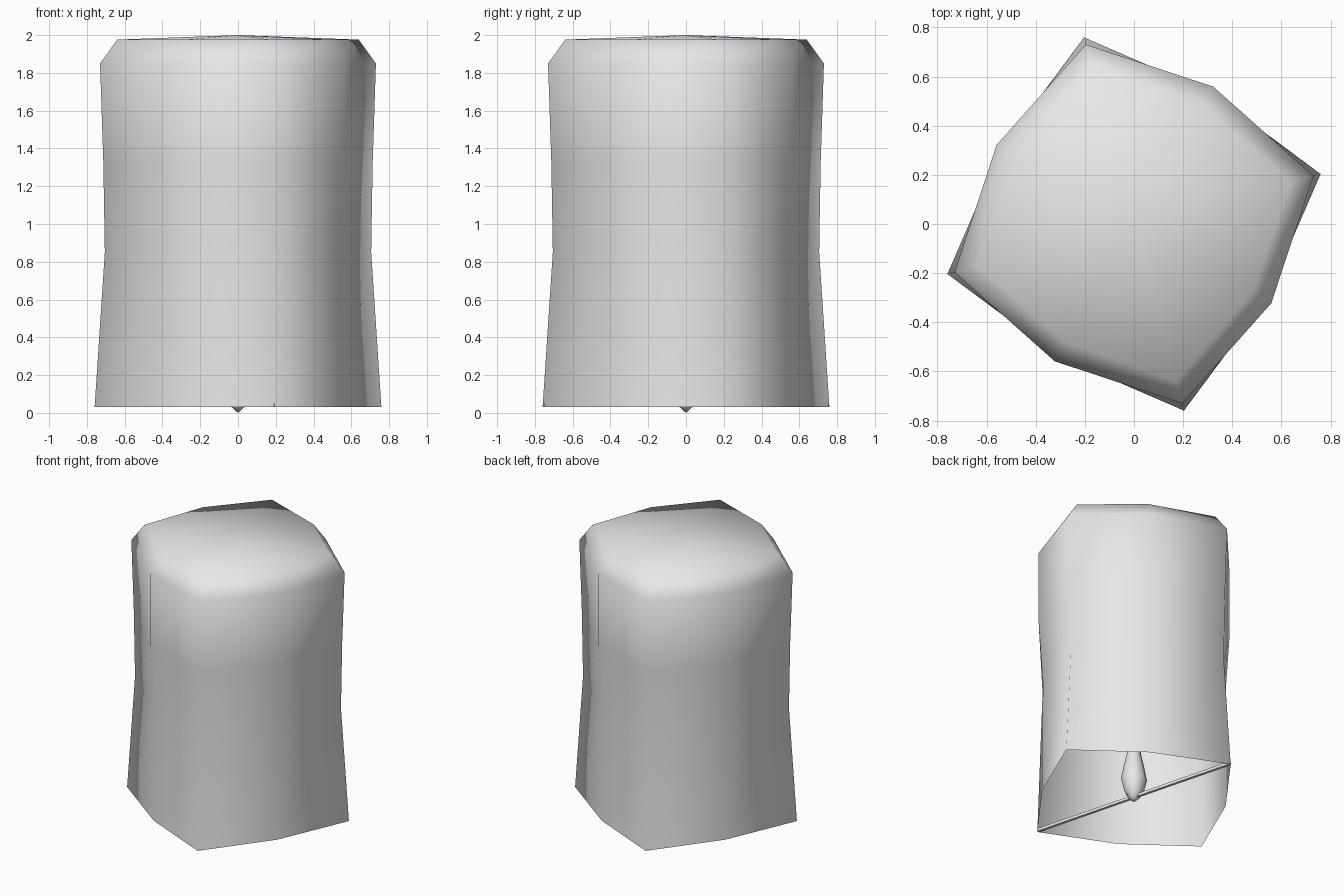
import bpy
import bmesh
import math
from mathutils import Matrix

default_cube = bpy.data.objects.get("Cube")
if default_cube:
    bpy.data.objects.remove(default_cube, do_unlink=True)

TURN = math.radians(15)

grey = bpy.data.materials.new("light_grey")
grey.use_nodes = True
grey.diffuse_color = (0.8, 0.8, 0.8, 1)
grey.node_tree.nodes["Principled BSDF"].inputs["Base Color"].default_value = (0.8, 0.8, 0.8, 1)


def finish(name, bm, smooth=True):
    bmesh.ops.recalc_face_normals(bm, faces=bm.faces)
    for f in bm.faces:
        f.smooth = smooth
    mesh = bpy.data.meshes.new(name)
    bm.to_mesh(mesh)
    bm.free()
    mesh.materials.append(grey)
    obj = bpy.data.objects.new(name, mesh)
    bpy.context.collection.objects.link(obj)
    return obj


def loft(name, rings, top, bottom=None):
    """Eight-sided loft; each ring is (z, corner radius, side radius)."""
    bm = bmesh.new()
    loops = []
    for z, corner, side in rings:
        loop = []
        for i in range(8):
            r = side if i % 2 else corner
            a = TURN + i * math.pi / 4
            loop.append(bm.verts.new((r * math.cos(a), r * math.sin(a), z)))
        loops.append(loop)
    for lo, hi in zip(loops, loops[1:]):
        for i in range(8):
            j = (i + 1) % 8
            bm.faces.new((lo[i], lo[j], hi[j], hi[i]))
    # Close the ends with shallow fans
    for z, loop in ((top, loops[-1]), (bottom, loops[0])):
        if z is not None:
            tip = bm.verts.new((0, 0, z))
            for i in range(8):
                bm.faces.new((loop[i], loop[(i + 1) % 8], tip))
    return finish(name, bm)


# Hollow bell, open underneath
loft("bell_body", [
    (0.03, 0.786, 0.62),
    (0.85, 0.73, 0.616),
    (1.32, 0.738, 0.645),
    (1.85, 0.756, 0.645),
    (1.976, 0.662, 0.555),
], top=2.0)

# Clapper hanging inside, with a thin stem
clapper = [(0.03, 0.035), (0.08, 0.065), (0.17, 0.088), (0.27, 0.07),
           (0.36, 0.05), (0.5, 0.03), (1.9, 0.03)]
loft("clapper", [(z, r, r) for z, r in clapper], top=1.98, bottom=0.0)

# Narrow strap between opposite corners of the rim
bm = bmesh.new()
bmesh.ops.create_cube(bm, size=1, matrix=Matrix.Translation((0, 0, 0.04))
                      @ Matrix.Rotation(TURN, 4, "Z")
                      @ Matrix.Diagonal((0.02, 1.56, 0.02, 1)))
finish("rim_strap", bm, smooth=False)
